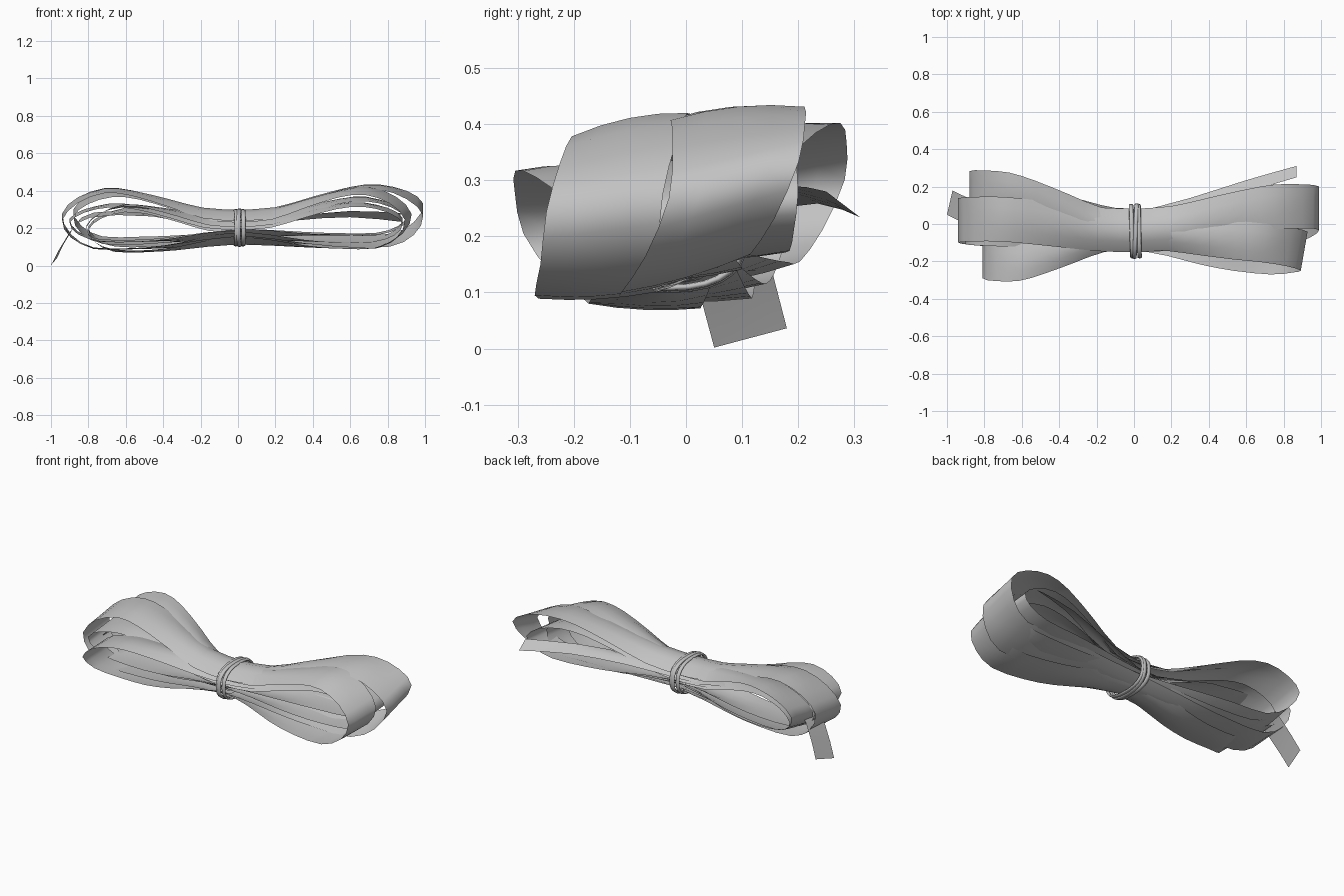
import bpy
import math
from mathutils import Vector

if "Cube" in bpy.data.objects:
    bpy.data.objects.remove(bpy.data.objects["Cube"])

grey = bpy.data.materials.new("ribbon grey")
grey.use_nodes = True
grey.diffuse_color = (0.54, 0.54, 0.54, 1)
grey.node_tree.nodes["Principled BSDF"].inputs["Base Color"].default_value = grey.diffuse_color


def make_mesh(name, verts, faces):
    mesh = bpy.data.meshes.new(name)
    mesh.from_pydata(verts, [], faces)
    mesh.materials.append(grey)
    obj = bpy.data.objects.new(name, mesh)
    bpy.context.collection.objects.link(obj)
    for poly in mesh.polygons:
        poly.use_smooth = True
    return obj


def smooth_path(points, steps=2):
    """Catmull-Rom resampling of equal-length tuples."""
    pts = [Vector(p) for p in points]
    pts = [pts[0]] + pts + [pts[-1]]
    out = []
    for a, b, c, d in zip(pts, pts[1:], pts[2:], pts[3:]):
        for k in range(steps):
            t = k / steps
            out.append(0.5 * (2 * b + (c - a) * t + (2 * a - 5 * b + 4 * c - d) * t ** 2
                              + (3 * b - a - 3 * c + d) * t ** 3))
    return out + [pts[-1]]


def ribbon(name, points, skew=0.0):
    """Strip; each point is x, y, z, half width, tilt about x, crosswise arch."""
    verts, across = [], 4
    path = smooth_path(points)
    for x, y, z, half, tilt, arch in path:
        for j in range(across + 1):
            u = 2 * j / across - 1
            verts.append((x + skew * u * abs(x), y + u * half * math.cos(tilt),
                          z + u * half * math.sin(tilt) + arch * (0.5 - u * u)))
    w = across + 1
    faces = [(i * w + j, i * w + j + 1, i * w + w + j + 1, i * w + w + j)
             for i in range(len(path) - 1) for j in range(across)]
    return make_mesh(name, verts, faces)


def loop(name, reach, half, core, heights, ys, tilts, skew=0.0):
    """Ribbon leaving the knot on top, turning at its end, returning below."""
    core_top, core_low = core
    top, end, low = heights
    y_top, y_end, y_low = ys
    t_top, t_end, t_low = tilts

    def mix(a, b, f):
        return a + (b - a) * f

    knot_y, knot_half = -0.035, half * 0.97
    points = []
    # Upper run: fraction of reach, of rise, of sideways drift
    for fx, f, g in ((0, 0, 0), (0.2, 0.1, 0.1), (0.4, 0.52, 0.42), (0.6, 0.9, 0.74), (0.76, 1, 0.94)):
        points.append((reach * fx, mix(knot_y, y_top, g), mix(core_top, top, f),
                       mix(knot_half, half, f), t_top * f, mix(0.06, 0.012, f)))
    # Turn
    points.append((reach * 0.91, mix(y_top, y_end, 0.4), mix(top, end, 0.38), half,
                   mix(t_top, t_end, 0.5), 0))
    points.append((reach, y_end, end, half, t_end, 0))
    points.append((reach * 0.95, mix(y_end, y_low, 0.5), mix(end, low, 0.6), half,
                   mix(t_end, t_low, 0.5), 0))
    # Lower run
    for fx, f, g in ((0.82, 0.95, 1), (0.6, 1, 0.85), (0.4, 0.75, 0.6), (0.2, 0.3, 0.25), (0, 0, 0)):
        points.append((reach * fx, mix(knot_y, y_low, g), mix(core_low, low, f),
                       mix(knot_half, half, f), t_low * f, mix(-0.045, -0.006, f)))
    return ribbon(name, points, skew)


# Loops on the left side (+x)
loop("left_outer_loop", 0.99, 0.12, (0.268, 0.14), (0.425, 0.3, 0.13),
     (0.1, 0.085, 0.0), (0.1, 0.27, 0.3))
loop("left_front_loop", 0.91, 0.105, (0.26, 0.135), (0.405, 0.26, 0.095),
     (-0.105, -0.145, -0.165), (0.2, 0.15, 0.06), 0.02)
loop("left_back_inner_loop", 0.9, 0.105, (0.235, 0.175), (0.36, 0.26, 0.165),
     (0.09, 0.095, 0.08), (0.1, 0.1, 0.05))
loop("left_inner_loop", 0.88, 0.1, (0.22, 0.16), (0.33, 0.24, 0.13),
     (-0.02, -0.06, 0.0), (0.1, 0.15, 0.1))

# Loops on the right side (-x)
loop("right_outer_loop", -0.94, 0.12, (0.268, 0.135), (0.405, 0.26, 0.09),
     (0.03, 0.02, 0.0), (0.1, 0.15, 0.0))
loop("right_back_loop", -0.88, 0.105, (0.26, 0.155), (0.39, 0.28, 0.13),
     (0.185, 0.18, 0.1), (0.17, 0.2, 0.2))
loop("right_front_loop", -0.81, 0.1, (0.235, 0.135), (0.32, 0.21, 0.075),
     (-0.215, -0.19, -0.08), (-0.03, 0.05, -0.04))
loop("right_inner_loop", -0.9, 0.1, (0.22, 0.17), (0.325, 0.24, 0.13),
     (-0.02, -0.01, 0.0), (0.08, 0.1, 0.05))
loop("right_lower_inner_loop", -0.8, 0.09, (0.205, 0.16), (0.3, 0.2, 0.105),
     (0.08, 0.09, 0.06), (0.1, 0.1, 0.1))

# Two loose ends
ribbon("left_loose_end", [(0, -0.02, 0.23, 0.08, 0, 0.05), (0.3, 0.09, 0.26, 0.05, -0.2, 0.02),
                          (0.6, 0.2, 0.275, 0.038, -0.45, 0), (0.87, 0.28, 0.257, 0.038, -0.65, 0)])
ribbon("right_loose_end", [(0, -0.03, 0.2, 0.08, 0, 0.05), (-0.45, 0.02, 0.27, 0.075, 0.1, 0),
                           (-0.78, 0.05, 0.27, 0.07, 0.2, 0), (-0.89, 0.07, 0.19, 0.068, 0.26, 0),
                           (-0.985, 0.115, 0.019, 0.067, 0.26, 0)], 0.015)


def tie_turn(name, x, lean, grow):
    """One turn of the tie: a flattened tube swept around the bundle."""
    verts, n, m = [], 28, 8
    for i in range(n):
        a = math.tau * i / n
        c, s = math.cos(a), math.sin(a)
        out_y = math.copysign(abs(c) ** 0.8, c)
        out_z = math.copysign(abs(s) ** 0.8, s)
        for j in range(m):
            b = math.tau * j / m
            r = 0.006 * math.cos(b) + grow
            verts.append((x + lean * c + 0.012 * math.sin(b),
                          -0.038 + (0.14 + r) * out_y, 0.202 + (0.094 + r) * out_z))
    faces = [(i * m + j, i * m + (j + 1) % m, (i + 1) % n * m + (j + 1) % m, (i + 1) % n * m + j)
             for i in range(n) for j in range(m)]
    return make_mesh(name, verts, faces)


# Tie around the middle
for k, (x, lean, grow) in enumerate(((-0.012, -0.004, 0), (0.008, 0.006, 0.003), (0.027, -0.003, 0))):
    tie_turn(f"tie_turn_{k + 1}", x, lean, grow)
